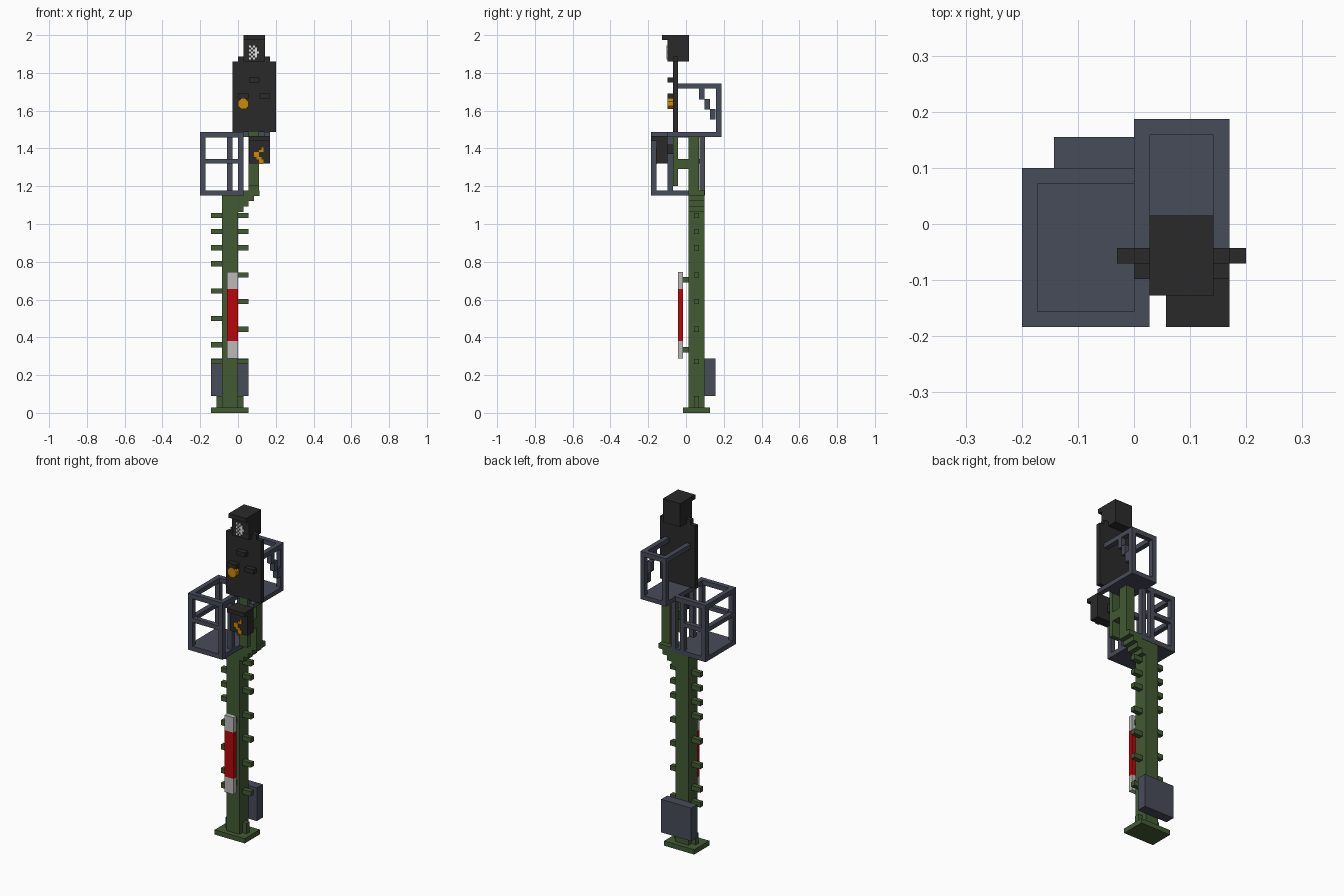
import bpy, bmesh, math
from mathutils import Matrix

cube = bpy.data.objects.get("Cube")
if cube:
    bpy.data.objects.remove(cube, do_unlink=True)

U = 0.0284  # basic module of the model


def material(name, r, g, b):
    m = bpy.data.materials.new(name)
    m.use_nodes = True
    col = [(c / 255) ** 2.2 for c in (r, g, b)] + [1]
    m.diffuse_color = col
    m.node_tree.nodes["Principled BSDF"].inputs["Base Color"].default_value = col
    return m


green = material("green_paint", 68, 91, 55)
grey = material("blue_grey_metal", 73, 77, 90)
black = material("black_metal", 46, 46, 46)
red = material("red_paint", 184, 14, 18)
white = material("white_paint", 184, 184, 182)
light = material("light_dots", 225, 225, 225)
amber = material("amber_lamp", 205, 135, 12)


def finish(name, bm, mat):
    mesh = bpy.data.meshes.new(name)
    bm.to_mesh(mesh)
    bm.free()
    mesh.materials.append(mat)
    ob = bpy.data.objects.new(name, mesh)
    bpy.context.collection.objects.link(ob)
    return ob


def boxes(name, mat, *spans):
    """One object from boxes given as (x0, x1, y0, y1, z0, z1)."""
    bm = bmesh.new()
    for x0, x1, y0, y1, z0, z1 in spans:
        mtx = Matrix.Translation(((x0 + x1) / 2, (y0 + y1) / 2, (z0 + z1) / 2))
        mtx = mtx @ Matrix.Diagonal((x1 - x0, y1 - y0, z1 - z0, 1))
        bmesh.ops.create_cube(bm, size=1, matrix=mtx)
    return finish(name, bm, mat)


# Foot and lower post
boxes("base_plate", green, (-.143, .055, -.015, .127, 0, U))
boxes("base_ribs", green, (-.113, .028, .042, .07, U, .09))
boxes("lower_post", green, (-.085, 0, .013, .098, U, 1.178))
boxes("rear_cabinet", grey, (-.143, .055, .098, .155, .09, .287))

# Climbing rungs, staggered below and paired above
paired = (.272, .875, .96, 1.045)
right_rungs = [(0, .055, .042, .07, z - U / 2, z + U / 2) for z in paired + (.443, .59, .73)]
left_rungs = [(-.143, -.085, .042, .07, z - U / 2, z + U / 2) for z in paired + (.36, .5, .645, .79)]
boxes("climbing_rungs", green, *right_rungs, *left_rungs)

# Striped marker board
boxes("marker_red", red, (-.058, 0, -.043, -.015, .38, .655))
boxes("marker_white", white, (-.058, 0, -.043, -.015, .287, .38),
      (-.058, 0, -.043, -.015, .655, .745))
boxes("marker_brackets", green, *[(-.043, -.015, -.015, .013, z, z + U) for z in (.32, .69)])

# Stepped offset and upper post
boxes("post_steps", green, *[(-.01, U * (i + 1), .013, .098, 1.064 + i * U, 1.064 + (i + 1) * U)
                             for i in range(4)])
boxes("upper_post", green, (.055, .112, .013, .07, 1.17, 1.465))
boxes("front_bracket", green, (.055, .112, -.07, -.043, 1.2, 1.487),
      (.055, .112, -.043, .013, 1.29, 1.345))


def rails(x0, x1, y0, y1, z):
    """Four rails around a rectangle."""
    return [(x0, x1, y0, y0 + U, z, z + U), (x0, x1, y1 - U, y1, z, z + U),
            (x0, x0 + U, y0 + U, y1 - U, z, z + U), (x1 - U, x1, y0 + U, y1 - U, z, z + U)]


# Lower service cage
X0, X1, Y0, Y1 = -.2, .028, -.184, .1
boxes("lower_cage_floor", grey, (X0, X1, Y0, Y1, 1.15, 1.178))
boxes("lower_cage_top_rails", grey, *rails(X0, X1, Y0, Y1, 1.459))
boxes("lower_cage_posts", grey,
      *[(x, x + U, y, y + U, 1.178, 1.459) for x in (X0, X1 - U) for y in (Y0, Y1 - U)],
      (X1 - U, X1, -.098, -.07, 1.178, 1.459), (-.058, -.03, Y1 - U, Y1, 1.178, 1.459))
boxes("lower_cage_mid_rails", grey, (X0 + U, X1 - U, Y0, Y0 + U, 1.32, 1.345),
      (X0, X0 + U, Y0 + U, Y1 - U, 1.32, 1.345), (X0 + U, -.058, Y1 - U, Y1, 1.32, 1.345))

# Upper service cage behind the signal panel
X0, X1, Y0, Y1 = 0, .17, -.043, .187
boxes("upper_cage_floor", grey, (X0, X1, Y0, Y1, 1.461, 1.487),
      *[(x, x + U, -.098, Y0, 1.461, 1.487) for x in (X0, X1 - U)])
boxes("upper_cage_top_rails", grey, (X0, X0 + U, Y0, Y1, 1.717, 1.745),
      (X1 - U, X1, Y0, Y1, 1.717, 1.745), (X0 + U, X1 - U, Y1 - U, Y1, 1.717, 1.745))
boxes("upper_cage_posts", grey,
      *[(x, x + U, Y1 - U, Y1, 1.487, 1.717) for x in (X0, X1 - U)])
boxes("upper_cage_stepped_brace", grey,
      *[(X1 - U, X1, .07 + i * U, .07 + (i + 1) * U, 1.66 - i * .054, 1.717 - i * .054)
        for i in range(3)])

# Signal panel, its lamp hoods and lit lamp
boxes("signal_panel", black, (-.03, .2, -.07, -.043, 1.487, 1.86),
      (0, .17, -.07, -.043, 1.86, 1.888))
boxes("lamp_hoods", black, *[(x, x + 2 * U, -.098, -.07, z, z + .026)
                             for x, z in ((.057, 1.75), (0, 1.664), (.113, 1.664))])
bm = bmesh.new()
bmesh.ops.create_cone(bm, cap_ends=True, segments=8, radius1=.03, radius2=.03, depth=U,
                      matrix=Matrix.Translation((.028, -.084, 1.636))
                      @ Matrix.Rotation(math.pi / 2, 4, 'X') @ Matrix.Rotation(math.pi / 8, 4, 'Z'))
finish("lit_lamp", bm, amber)

# Route indicator boxes with top visors
boxes("top_indicator", black, (.028, .142, -.098, .015, 1.86, 2),
      (.028, .142, -.127, -.098, 1.974, 2))
boxes("lower_indicator", black, (.057, .17, -.155, -.098, 1.32, 1.465),
      (.057, .17, -.184, -.155, 1.44, 1.465))
boxes("indicator_mount", black, (.07, .1, -.1, -.07, 1.37, 1.42))


def dots(name, mat, x, y, z, pattern, s):
    """Thin square dots placed from rows of text."""
    boxes(name, mat, *[(x + i * s, x + (i + 1) * s, y - .004, y + .001, z - (j + 1) * s, z - j * s)
                       for j, row in enumerate(pattern) for i, c in enumerate(row) if c == "#"])


dots("top_dots", light, .058, -.098, 1.945,
     ("#.#..", ".#.#.", "#.##.", ".#.##", "#.##.", ".#.#.", "#.#.."), .0105)
dots("lower_dots", amber, .086, -.155, 1.405,
     ("...#", "..##", "##..", "##..", ".##.", "..##", "..##"), .0125)
